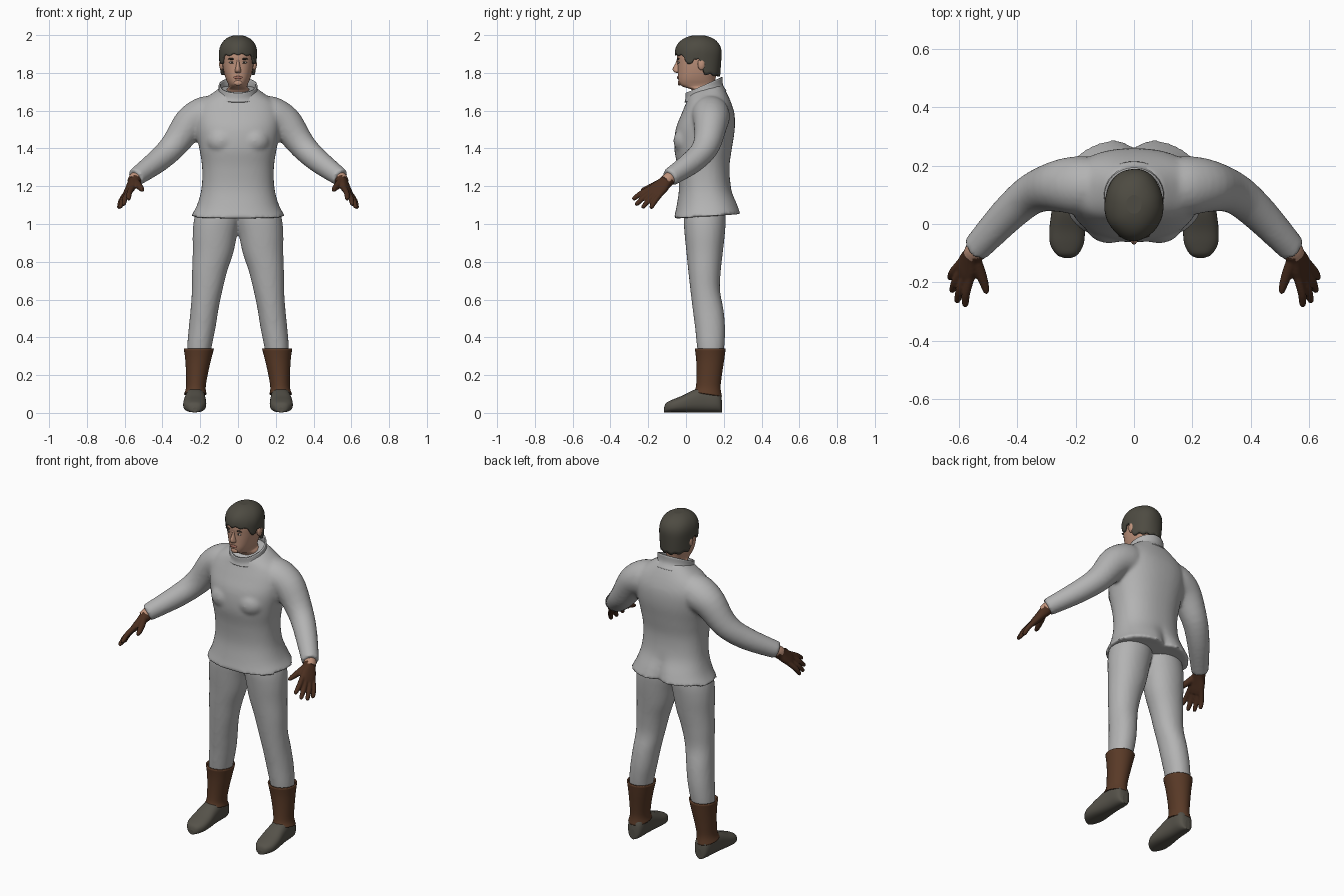
import bpy, bmesh, math
from math import sin, cos, pi
from mathutils import Vector, Matrix
from mathutils.bvhtree import BVHTree

if "Cube" in bpy.data.objects:
    bpy.data.objects.remove(bpy.data.objects["Cube"])


def material(name, *rgb):
    m = bpy.data.materials.new(name)
    m.use_nodes = True
    m.diffuse_color = (*rgb, 1)
    m.node_tree.nodes["Principled BSDF"].inputs["Base Color"].default_value = (*rgb, 1)
    return m


CLOTH = material("grey cloth", .45, .45, .45)
LEATHER = material("brown leather", .1, .042, .02)
GLOVE = material("dark brown leather", .07, .028, .014)
SHOE = material("olive grey shoe", .092, .085, .068)
HAIR = material("dark hair", .075, .07, .054)
SKIN = material("skin", .52, .29, .2)
LIP = material("lips", .36, .15, .11)
EYE = material("eye white", .5, .45, .4)
DARK = material("dark brow", .04, .03, .022)


def finish(name, bm, mat, mirror=False, voxel=0, relax=4, shell=0):
    """Turn a bmesh into a smooth object, optionally mirrored and fused."""
    bmesh.ops.recalc_face_normals(bm, faces=bm.faces)
    mesh = bpy.data.meshes.new(name)
    bm.to_mesh(mesh)
    bm.free()
    mesh.materials.append(mat)
    for p in mesh.polygons:
        p.use_smooth = len(p.vertices) == 4 or len(p.vertices) == 3
    ob = bpy.data.objects.new(name, mesh)
    bpy.context.collection.objects.link(ob)
    if shell:
        ob.modifiers.new("Thickness", "SOLIDIFY").thickness = shell
    if mirror:
        ob.modifiers.new("Mirror", "MIRROR").use_mirror_merge = False
    if voxel:
        fuse = ob.modifiers.new("Fuse", "REMESH")
        fuse.mode, fuse.voxel_size, fuse.use_smooth_shade = "VOXEL", voxel, True
        soft = ob.modifiers.new("Relax", "SMOOTH")
        soft.factor, soft.iterations = .5, relax
    return ob


def spline(rows, steps=4):
    """Pass a smooth curve through rows of (centre, u axis, v axis)."""
    out = []
    for i in range(len(rows) - 1):
        p0, p1, p2, p3 = (rows[min(max(k, 0), len(rows) - 1)] for k in range(i - 1, i + 3))
        for j in range(steps):
            t = j / steps
            out.append([b + (c - a) * t / 2 + (a - b * 2.5 + c * 2 - d / 2) * t * t
                        + (b * 1.5 - a / 2 - c * 1.5 + d / 2) * t ** 3
                        for a, b, c, d in zip(p0, p1, p2, p3)])
    return out + [rows[-1]]


def skin_rows(bm, rows, caps=True):
    loops = [[bm.verts.new(p) for p in row] for row in rows]
    n = len(loops[0])
    for a, b in zip(loops, loops[1:]):
        for i in range(n):
            bm.faces.new((a[i], a[(i + 1) % n], b[(i + 1) % n], b[i]))
    if caps:
        bm.faces.new(loops[0])
        bm.faces.new(loops[-1])


def loft(bm, rows, power=2.0, n=32, caps=True):
    def ring(c, u, v):
        for i in range(n):
            a = 2 * pi * i / n
            x, y = cos(a), sin(a)
            yield (c + u * math.copysign(abs(x) ** (2 / power), x)
                   + v * math.copysign(abs(y) ** (2 / power), y))
    skin_rows(bm, [list(ring(*r)) for r in spline(rows)], caps)


def level(z, cx, rx, front, back, tilt=0):
    """Horizontal section given by its width and its front and back."""
    return [Vector((cx, (front + back) / 2, z)), Vector((rx, 0, 0)),
            Vector((0, (back - front) / 2, tilt))]


def tube(bm, path, radii, n=20):
    pts = [Vector(p) for p in path]
    rows = []
    for i, (p, r) in enumerate(zip(pts, radii)):
        t = (pts[min(i + 1, len(pts) - 1)] - pts[max(i - 1, 0)]).normalized()
        u = t.cross(Vector((0, 0, 1))).normalized()
        rows.append([p, u * r, u.cross(t) * r])
    loft(bm, rows, n=n)


def ball(bm, centre, size):
    m = Matrix.Translation(centre) @ Matrix.Diagonal((*size, 1))
    bmesh.ops.create_uvsphere(bm, u_segments=20, v_segments=12, radius=1, matrix=m)


# Shirt: torso, chest and both sleeves fused together
bm = bmesh.new()
loft(bm, [level(z, 0, w, f, b, t) for z, w, f, b, t in (
    (1.04, .25, -.065, .295, .012), (1.1, .217, -.05, .275, .006), (1.19, .193, -.037, .24, 0),
    (1.3, .19, -.045, .23, 0), (1.4, .205, -.062, .243, 0), (1.5, .225, -.055, .258, 0),
    (1.58, .23, -.025, .257, 0), (1.64, .205, 0, .24, 0), (1.685, .145, .012, .215, .01),
    (1.715, .1, .025, .19, .02))], 2.3, 48)
for v in bm.verts:  # split of the shirt tail
    if v.co.y > .1 and v.co.z < 1.2:
        v.co.y -= .035 * math.exp(-(v.co.x / .035) ** 2) * (1.2 - v.co.z) / .16
for s in (1, -1):
    ball(bm, (s * .085, .005, 1.44), (.085, .072, .075))
    tube(bm, [(s * x, y, z) for x, y, z in (
        (.07, .13, 1.6), (.17, .13, 1.575), (.255, .13, 1.53), (.345, .105, 1.41),
        (.43, .035, 1.33), (.545, -.088, 1.245))], (.08, .102, .09, .071, .062, .048), 28)
finish("shirt", bm, CLOTH, voxel=.011)

# Standing collar, lower in front
bm = bmesh.new()
loft(bm, [level(1.675, 0, .125, -.008, .215, .03), level(1.7, 0, .105, -.003, .196, .036),
          level(1.735, 0, .102, -.004, .194, .042)], caps=False)
finish("collar", bm, CLOTH, shell=.008)

# Trousers
bm = bmesh.new()
loft(bm, [level(*r) for r in (
    (.27, .21, .058, .07, .19), (.35, .204, .065, .058, .203), (.45, .19, .071, .048, .207),
    (.55, .177, .074, .035, .198), (.65, .163, .081, .023, .18), (.75, .15, .093, .012, .184),
    (.85, .132, .108, .002, .195), (.95, .122, .118, -.008, .206),
    (1.03, .11, .122, -.012, .21), (1.12, .095, .11, 0, .2))], 2.1)
finish("trousers", bm, CLOTH, mirror=True, voxel=.011)

# Boot shafts with a flared rim and hem
bm = bmesh.new()
loft(bm, [level(*r) for r in (
    (.1, .226, .06, .04, .19, -.012), (.135, .223, .052, .052, .183), (.2, .218, .057, .056, .19),
    (.28, .211, .068, .054, .202), (.34, .207, .08, .047, .21))], caps=False)
finish("boot_shaft", bm, LEATHER, mirror=True, shell=.008)

# Shoes: sections from toe to heel standing on the sole
bm = bmesh.new()
loft(bm, [[Vector((x, y, h / 2 + .003)), Vector((w, 0, 0)), Vector((0, 0, h / 2))]
          for y, x, w, h in (
    (-.116, .228, .012, .025), (-.105, .229, .036, .05), (-.07, .23, .057, .068),
    (-.02, .229, .061, .088), (.04, .227, .056, .118), (.1, .225, .051, .135),
    (.155, .223, .048, .13), (.182, .223, .036, .105), (.19, .223, .014, .06))], 2.5)
finish("shoe", bm, SHOE, mirror=True)

# Bare wrist between sleeve and glove
bm = bmesh.new()
tube(bm, [(.52, -.06, 1.26), (.545, -.09, 1.24), (.555, -.108, 1.225)], (.034, .034, .032))
finish("wrist", bm, SKIN, mirror=True)

# Gloves: palm, four fingers and a thumb fused together
bm = bmesh.new()
along = Vector((.05, -.1, -.09)).normalized()
across = Vector((.055, .095, -.05)).normalized()
normal = along.cross(across).normalized()
start = Vector((.543, -.09, 1.238))
loft(bm, [[start + along * d, across * w, normal * h] for d, w, h in (
    (0, .036, .034), (.03, .036, .029), (.065, .045, .024), (.1, .047, .02), (.125, .04, .015))], 2.4)
for off, tip in ((-.034, (.58, -.283, 1.13)), (-.012, (.608, -.268, 1.1)),
                 (.011, (.626, -.232, 1.085)), (.033, (.633, -.188, 1.083))):
    base, tip = start + along * .095 + across * off, Vector(tip)
    bend = normal * .006 * (1 if normal.z > 0 else -1)
    tube(bm, [base, base.lerp(tip, .55) + bend, base.lerp(tip, .9), tip],
         (.015, .0145, .012, .007), 14)
tube(bm, [start + along * .025 - across * .015, (.527, -.165, 1.205), (.51, -.215, 1.185),
          (.505, -.238, 1.178)], (.02, .019, .014, .008), 14)
finish("glove", bm, GLOVE, mirror=True, voxel=.005, relax=3)

# Neck and head
bm = bmesh.new()
loft(bm, [level(z, 0, w, f, b) for z, w, f, b in (
    (1.64, .064, .04, .165), (1.705, .062, .035, .165), (1.725, .05, -.012, .16),
    (1.74, .052, -.034, .155), (1.765, .063, -.041, .155), (1.8, .074, -.043, .165),
    (1.85, .083, -.045, .172), (1.9, .085, -.048, .175), (1.95, .076, -.03, .165),
    (1.985, .04, .01, .12))], 2.25)
head = finish("head", bm, SKIN)
face = BVHTree.FromObject(head, bpy.context.evaluated_depsgraph_get())


def feature(name, mat, x, z, size, mirror=True, sink=0.0):
    """Flat ellipsoid resting on the surface of the face."""
    hit = face.ray_cast(Vector((x, -1, z)), Vector((0, 1, 0)))[0]
    b = bmesh.new()
    ball(b, (x, hit.y + sink, z), size)
    return finish(name, b, mat, mirror=mirror)


feature("eye", EYE, .033, 1.855, (.014, .005, .006))
feature("iris", DARK, .032, 1.855, (.006, .007, .006))
feature("eyebrow", DARK, .034, 1.874, (.02, .006, .005))
feature("lips", LIP, 0, 1.775, (.024, .006, .008), mirror=False)
feature("chin", SKIN, 0, 1.747, (.022, .008, .014), mirror=False, sink=.002)

# Nose
bm = bmesh.new()
loft(bm, [level(z, 0, w, f, 0) for z, w, f in (
    (1.876, .009, -.047), (1.85, .01, -.056), (1.825, .014, -.07),
    (1.808, .018, -.067), (1.799, .012, -.05))], n=16)
finish("nose", bm, SKIN)

# Ears
bm = bmesh.new()
ball(bm, (.087, .082, 1.846), (.013, .02, .032))
finish("ear", bm, SKIN, mirror=True)

# Hair cap: its lower edge follows fringe, sideburn, ear and nape
EDGE = ((-1, 1.785), (-.25, 1.795), (-.05, 1.875), (.22, 1.875), (.32, 1.838),
        (.5, 1.85), (.62, 1.888), (1, 1.898))


def hair_edge(f):
    for (a, za), (b, zb) in zip(EDGE, EDGE[1:]):
        if f <= b:
            return za + (zb - za) * (f - a) / (b - a)
    return EDGE[-1][1]


def hair_point(k, a):
    edge = hair_edge(-sin(a)) + .005 * sin(a * 13)
    t = sin(k * pi / 2)
    z = 1.998 + (edge - 1.998) * (1 - cos(k * pi / 2)) if k < 1 else edge
    rise = min(max((z - 1.9) / .1, 0), 1)
    r = (1 - rise ** 2.3) ** (1 / 2.1) if z > 1.9 else 1 - .9 * (1.9 - z) ** 1.2
    r = max(r, .08 * t) * (1 + .012 * sin(5 * a + 4 * k))
    return Vector((.101 * r * cos(a), .066 + .124 * r * sin(a), z))


bm = bmesh.new()
skin_rows(bm, [[hair_point(k / 18, 2 * pi * i / 64) for i in range(64)]
               for k in range(1, 19)], caps=False)
top = [e for e in bm.edges if e.is_boundary and min(v.co.z for v in e.verts) > 1.98]
bmesh.ops.holes_fill(bm, edges=top, sides=0)
finish("hair", bm, HAIR, shell=.014)
